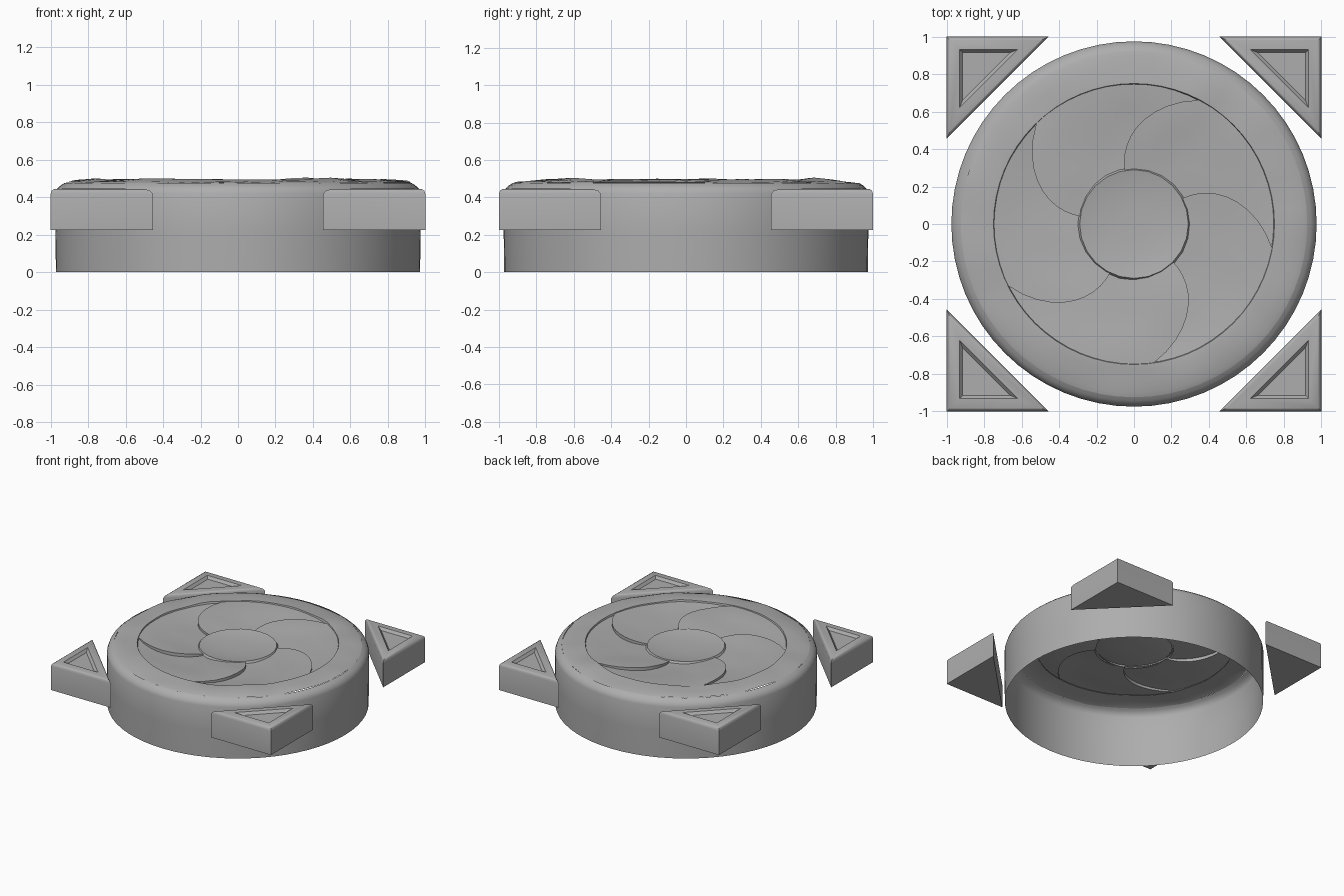
import bpy
import bmesh
from math import cos, sin, pi, radians
from mathutils import Vector, noise

cube = bpy.data.objects.get("Cube")
if cube:
    bpy.data.objects.remove(cube, do_unlink=True)

STONE = (0.42, 0.42, 0.42, 1)
stone = bpy.data.materials.new("stone_grey")
stone.diffuse_color = STONE
stone.use_nodes = True
stone.node_tree.nodes["Principled BSDF"].inputs["Base Color"].default_value = STONE


def finish(name, bm, angle=35):
    """Turn a bmesh into a smooth shaded object with sharp creases."""
    bmesh.ops.recalc_face_normals(bm, faces=bm.faces)
    mesh = bpy.data.meshes.new(name)
    bm.to_mesh(mesh)
    bm.free()
    mesh.materials.append(stone)
    obj = bpy.data.objects.new(name, mesh)
    bpy.context.collection.objects.link(obj)
    bpy.ops.object.select_all(action='DESELECT')
    obj.select_set(True)
    bpy.context.view_layer.objects.active = obj
    bpy.ops.object.shade_smooth_by_angle(angle=radians(angle))
    return obj


def bridge(bm, loops):
    """Join consecutive closed loops of equal length with quads."""
    for a, b in zip(loops, loops[1:]):
        n = len(a)
        for i in range(n):
            j = (i + 1) % n
            bm.faces.new((a[i], a[j], b[j], b[i]))


def lathe(name, profile, segments, bump=None):
    """Revolve (radius, height) points, optionally with surface bumps."""
    bm = bmesh.new()
    loops = []
    for r, z in profile:
        loop = []
        for i in range(segments):
            a = 2 * pi * i / segments
            x, y = r * cos(a), r * sin(a)
            loop.append(bm.verts.new((x, y, z + (bump(x, y) if bump else 0))))
        loops.append(loop)
    bridge(bm, loops)
    return bm, loops


def worn(x, y):
    """Chipped, uneven stone."""
    return 0.014 * noise.noise(Vector((x * 4, y * 4, 3)))


# Open-bottomed drum wall with a rounded shoulder
bm, _ = lathe("drum_wall", [(0.972, 0), (0.975, 0.22), (0.975, 0.42),
                            (0.965, 0.447), (0.945, 0.465), (0.925, 0.477)], 64)
finish("drum_wall", bm)

# Worn rim ring on top, stepping down to the carved dish
bm, _ = lathe("top_rim", [(0.925, 0.477), (0.9, 0.485), (0.84, 0.49),
                          (0.78, 0.496), (0.75, 0.496), (0.745, 0.48)], 64, worn)
finish("top_rim", bm)

# Five swirling blades, each overlapping its neighbour with a small step
BLADES, COLUMNS, RINGS = 5, 9, 10
bm = bmesh.new()
loops = []
for k in range(RINGS + 1):
    t = k / RINGS
    r = 0.285 + 0.465 * t
    sweep = radians(28 - 38 * t ** 1.7)
    loop = []
    for blade in range(BLADES):
        for c in range(COLUMNS + 1):
            u = c / COLUMNS
            a = sweep + 2 * pi * (blade + u) / BLADES
            x, y = r * cos(a), r * sin(a)
            step = 0.026 * (u - 0.5) * sin(pi * (0.15 + 0.75 * t))
            z = 0.466 + 0.02 * t + step + 0.5 * worn(x, y)
            loop.append(bm.verts.new((x, y, z)))
    loops.append(loop)
bridge(bm, loops)
finish("swirl_blades", bm)

# Shallow round hub in the middle
bm, loops = lathe("hub", [(0.3, 0.462), (0.29, 0.478), (0.27, 0.474),
                          (0.18, 0.462), (0.08, 0.457)], 24)
bm.faces.new(loops[-1])
finish("hub", bm)


def corner_block(name, sx, sy):
    """Triangular prism with eased edges and a sunken triangular panel."""
    bm = bmesh.new()
    loops = []
    for inset, z in [(0, 0.225), (0, 0.42), (0.006, 0.436), (0.018, 0.444),
                     (0.068, 0.446), (0.085, 0.425)]:
        leg = 0.545 - inset * 3.414
        e = 1 - inset
        points = [(e, e), (e - leg, e), (e, e - leg)]
        loops.append([bm.verts.new((sx * x, sy * y, z)) for x, y in points])
    bridge(bm, loops)
    bm.faces.new(loops[0])
    bm.faces.new(loops[-1])
    finish(name, bm, 40)


for sx, side in ((1, "left"), (-1, "right")):
    for sy, end in ((-1, "front"), (1, "back")):
        corner_block(f"{end}_{side}_corner", sx, sy)
